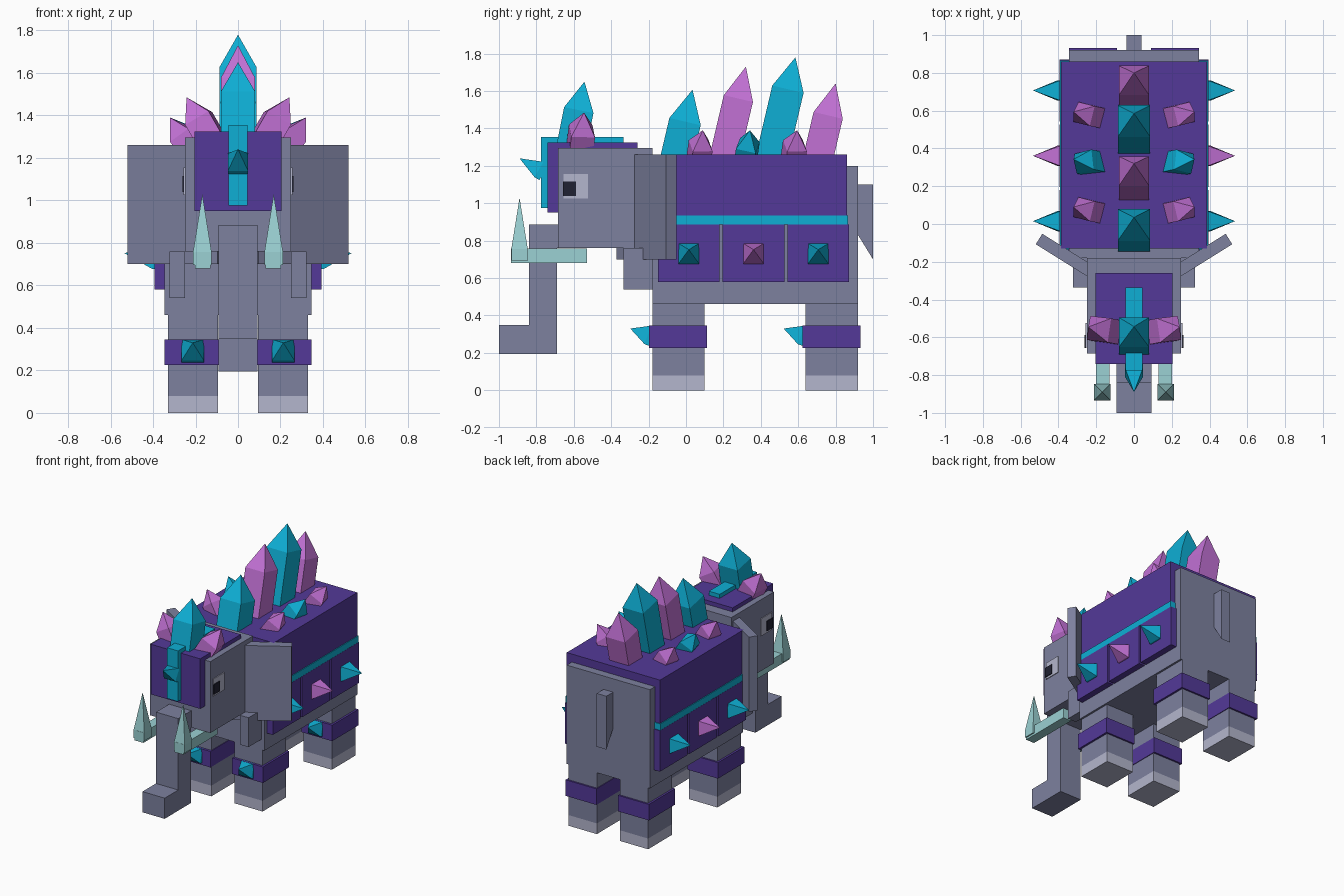
import bpy, bmesh
from math import radians
from mathutils import Vector, Matrix

cube = bpy.data.objects.get("Cube")
if cube:
    bpy.data.objects.remove(cube, do_unlink=True)


def material(name, r, g, b):
    lin = [((c / 255 + 0.055) / 1.055) ** 2.4 for c in (r, g, b)] + [1]
    m = bpy.data.materials.new(name)
    m.use_nodes = True
    m.diffuse_color = lin
    m.node_tree.nodes["Principled BSDF"].inputs["Base Color"].default_value = lin
    return m


HIDE = material("grey hide", 125, 129, 159)
NAIL = material("pale grey", 180, 182, 205)
PURPLE = material("purple armor", 83, 57, 152)
CYAN = material("cyan crystal", 14, 175, 213)
PINK = material("pink crystal", 194, 113, 213)
TUSK = material("pale teal ivory", 155, 209, 211)
BLACK = material("dark pupil", 32, 33, 50)


def finish(name, bm, mat):
    bmesh.ops.recalc_face_normals(bm, faces=bm.faces)
    me = bpy.data.meshes.new(name)
    bm.to_mesh(me)
    bm.free()
    me.materials.append(mat)
    ob = bpy.data.objects.new(name, me)
    bpy.context.collection.objects.link(ob)
    return ob


def box(name, mat, xs, ys, zs):
    """Box given by its limits along each axis."""
    lo, hi = Vector((xs[0], ys[0], zs[0])), Vector((xs[1], ys[1], zs[1]))
    bm = bmesh.new()
    bmesh.ops.create_cube(bm, size=1, matrix=Matrix.Translation((lo + hi) / 2)
                          @ Matrix.Diagonal((*(hi - lo), 1)))
    return finish(name, bm, mat)


def extrude_x(name, mat, half, profile):
    """Side profile (y, z) extruded across x."""
    bm = bmesh.new()
    f = bm.faces.new([bm.verts.new((-half, y, z)) for y, z in profile])
    r = bmesh.ops.extrude_face_region(bm, geom=[f])
    bmesh.ops.translate(bm, vec=(2 * half, 0, 0),
                        verts=[v for v in r["geom"] if isinstance(v, bmesh.types.BMVert)])
    return finish(name, bm, mat)


def crystal(name, mat, apex, axis, width, tip, shaft, spin=0):
    """Square shaft with a pyramid tip, ending at apex and pointing along axis."""
    axis, up = Vector(axis).normalized(), Vector((0, 0, 1))
    if abs(axis.z) > 0.7:
        up = Vector((0, 1, 0))
    u = up.cross(axis).normalized()
    v = axis.cross(u)
    rot = Matrix.Rotation(radians(spin), 3, axis)
    u, v, apex = rot @ u, rot @ v, Vector(apex)
    bm = bmesh.new()
    h = width / 2
    rings = [[bm.verts.new(apex - axis * d + u * a * h + v * b * h)
              for a, b in ((-1, -1), (1, -1), (1, 1), (-1, 1))]
             for d in (tip, tip + shaft)]
    point = bm.verts.new(apex)
    for i in range(4):
        j = (i + 1) % 4
        bm.faces.new((rings[0][i], rings[0][j], point))
        bm.faces.new((rings[0][i], rings[0][j], rings[1][j], rings[1][i]))
    bm.faces.new(rings[1])
    return finish(name, bm, mat)


# Body and tail
box("body", HIDE, (-0.345, 0.345), (-0.18, 0.92), (0.46, 1.2))
extrude_x("tail", HIDE, 0.04, [(0.92, 1.1), (1, 1.1), (1, 0.7), (0.92, 0.83)])

# Back armor
box("back_blanket", PURPLE, (-0.387, 0.387), (-0.13, 0.86), (0.9, 1.26))
box("blanket_stripe", CYAN, (-0.393, 0.393), (-0.135, 0.866), (0.885, 0.935))

# Head, trunk and face armor
box("head", HIDE, (-0.25, 0.25), (-0.685, -0.18), (0.76, 1.295))
extrude_x("trunk", HIDE, 0.092, [(-0.68, 0.885), (-0.84, 0.885), (-0.84, 0.35), (-1, 0.35),
                                (-1, 0.195), (-0.69, 0.195), (-0.69, 0.76), (-0.68, 0.76)])
box("head_armor", PURPLE, (-0.205, 0.205), (-0.74, -0.26), (0.95, 1.325))
box("head_stripe", CYAN, (-0.045, 0.045), (-0.775, -0.335), (0.975, 1.355))
crystal("forehead_crystal", CYAN, (0, -0.89, 1.24), (0, -0.87, 0.5), 0.095, 0.12, 0.03)
crystal("crown_crystal", CYAN, (0, -0.543, 1.65), (0, 0.2, 1), 0.16, 0.155, 0.2)

# Large crystals along the spine
for i, (y, z, mat) in enumerate([(0.035, 1.607, CYAN), (0.32, 1.73, PINK),
                                 (0.585, 1.78, CYAN), (0.8, 1.64, PINK)]):
    crystal(f"spine_crystal_{i + 1}", mat, (0, y, z), (0, 0.235, 1),
            0.172 if mat is CYAN else 0.16, 0.175, z - 1.36)

# Paired parts
for s, side in ((1, "left"), (-1, "right")):

    def mbox(name, mat, xs, ys, zs):
        return box(f"{side}_{name}", mat, sorted(s * x for x in xs), ys, zs)

    # Legs with toes, bands and spikes
    for end, y in (("front", -0.18), ("back", 0.64)):
        mbox(end + "_leg", HIDE, (0.095, 0.33), (y, y + 0.28), (0.08, 0.47))
        mbox(end + "_toes", NAIL, (0.095, 0.33), (y, y + 0.28), (0, 0.08))
        mbox(end + "_leg_band", PURPLE, (0.09, 0.345), (y - 0.018, y + 0.293), (0.225, 0.345))
        crystal(f"{side}_{end}_leg_crystal", CYAN, (s * 0.213, y - 0.118, 0.33),
                (0, -0.94, 0.34), 0.105, 0.1, 0.04)

    # Side armor panels with spikes
    for i, mat in enumerate((CYAN, PINK, CYAN)):
        y = 0.015 + 0.346 * i
        mbox(f"side_panel_{i + 1}", PURPLE, (0.33, 0.394), (y - 0.165, y + 0.165), (0.58, 0.887))
        crystal(f"{side}_panel_crystal_{i + 1}", mat, (s * 0.535, y, 0.752),
                (s, 0, 0.15), 0.108, 0.14, 0.03)

    # Small crystals beside the spine
    for i, mat in enumerate((PINK, CYAN, PINK)):
        y = 0.09 + 0.252 * i
        crystal(f"{side}_back_crystal_{i + 1}", mat, (s * 0.32, y, 1.39),
                (s * 0.58, 0.12, 0.85), 0.108, 0.1, 0.12, spin=s * (12 if i != 1 else -12))
    crystal(f"{side}_crown_crystal", PINK, (s * 0.242, -0.545, 1.485),
            (s * 0.5, 0.1, 0.87), 0.128, 0.115, 0.12, spin=s * 6)

    # Ear, swept outward and back, and cheek
    ear = mbox("ear", HIDE, (-0.5, 0), (0, 0.065), (0.7, 1.26))
    ear.matrix_world = (Matrix.Translation((s * 0.52, -0.107, 0))
                        @ Matrix.Rotation(s * radians(32), 4, "Z"))
    mbox("cheek", HIDE, (0.25, 0.322), (-0.335, -0.18), (0.54, 0.76))

    # Eye
    mbox("eye", NAIL, (0.249, 0.256), (-0.655, -0.525), (1.025, 1.155))
    mbox("pupil", BLACK, (0.254, 0.262), (-0.657, -0.587), (1.04, 1.115))

    # Tusk
    mbox("tusk", TUSK, (0.13, 0.202), (-0.935, -0.53), (0.68, 0.757))
    crystal(f"{side}_tusk_tip", TUSK, (s * 0.168, -0.89, 1.03), (0, 0, 1), 0.088, 0.275, 0.06)
